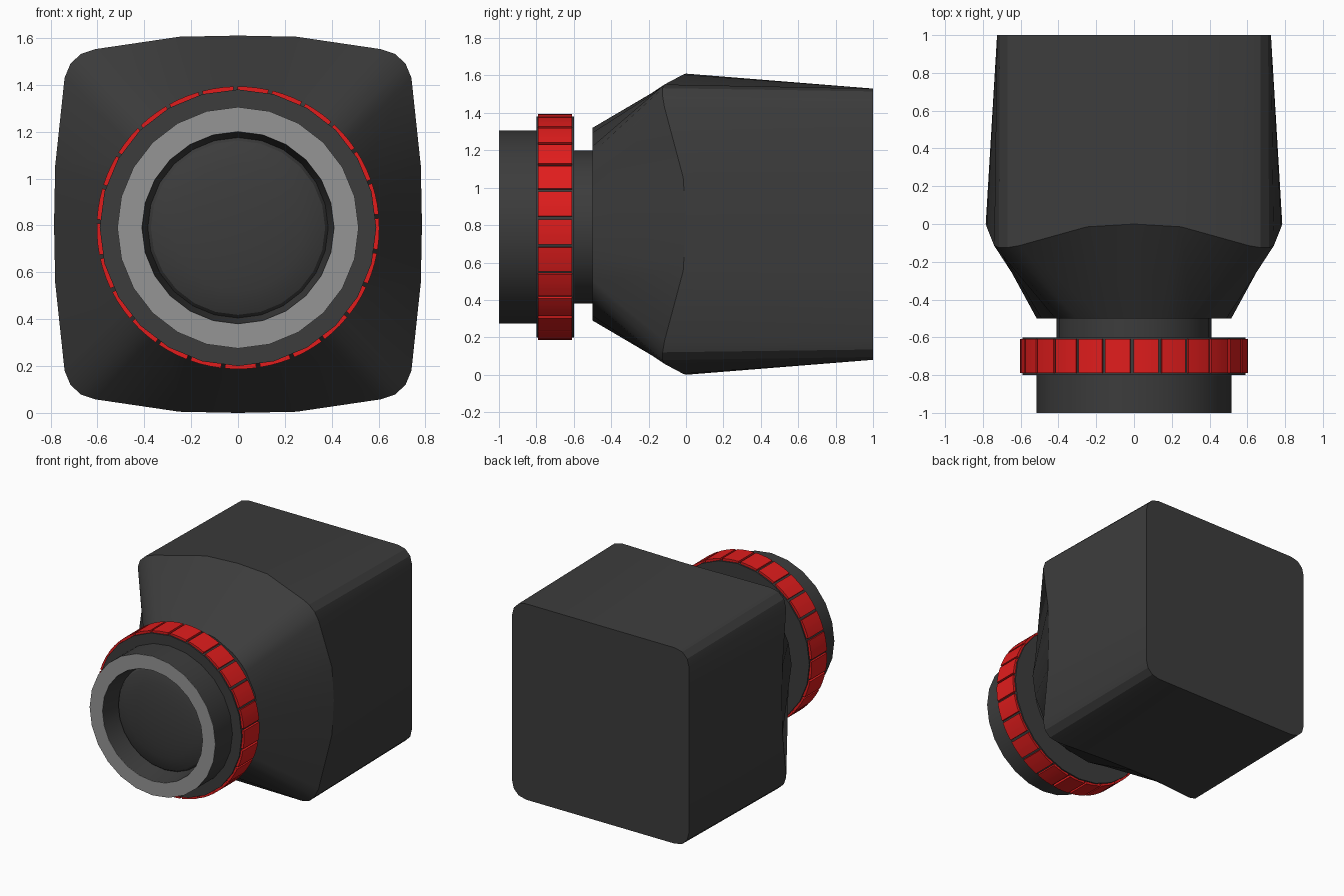
import bpy, math
from math import sin, cos, pi, radians

if "Cube" in bpy.data.objects:
    bpy.data.objects.remove(bpy.data.objects["Cube"])

def material(name, col):
    m = bpy.data.materials.new(name)
    m.diffuse_color = (*col, 1)
    m.use_nodes = True
    m.node_tree.nodes["Principled BSDF"].inputs["Base Color"].default_value = m.diffuse_color
    return m

DARK = material("dark_plastic", (0.045, 0.045, 0.045))
GREY = material("rim_grey", (0.3, 0.3, 0.3))
RED = material("red_grip", (0.75, 0.012, 0.012))
AXIS_Z = 0.79

def make(name, verts, faces, mat, angle=30):
    me = bpy.data.meshes.new(name)
    me.from_pydata(verts, [], faces)
    me.materials.append(mat)
    ob = bpy.data.objects.new(name, me)
    bpy.context.collection.objects.link(ob)
    bpy.ops.object.select_all(action='DESELECT')
    ob.select_set(True)
    bpy.context.view_layer.objects.active = ob
    bpy.ops.object.mode_set(mode='EDIT')
    bpy.ops.mesh.select_all(action='SELECT')
    bpy.ops.mesh.remove_doubles(threshold=0.0001)
    if len(faces) > 30 or name == "hood":
        bpy.ops.mesh.normals_make_consistent(inside=False)
    bpy.ops.object.mode_set(mode='OBJECT')
    bpy.ops.object.shade_smooth_by_angle(angle=radians(angle))
    return ob

def lathe(name, profile, mat, n=24):
    """Revolve (radius, y) points about the lens axis."""
    verts = [(r * sin(2 * pi * i / n), y, AXIS_Z + r * cos(2 * pi * i / n))
             for r, y in profile for i in range(n)]
    faces = [(j * n + i, (j + 1) * n + i, (j + 1) * n + (i + 1) % n, j * n + (i + 1) % n)
             for j in range(len(profile) - 1) for i in range(n)]
    return make(name, verts, faces, mat)

def full_ring(quarter):
    """Mirror a quarter outline (x, y, z offset) into a closed ring."""
    half = quarter + [(-x, y, z) for x, y, z in quarter[-2::-1]]
    ring = half + [(x, y, -z) for x, y, z in half[-2:0:-1]]
    return [(x, y, z + 0.805) for x, y, z in ring]

# Hood: round front, bulged rounded-square shoulder, square back
front = [(0.515 * cos(radians(a)), -0.5, 0.515 * sin(radians(a)))
         for a in (0, 18, 36, 42, 48, 54, 72, 90)]
shoulder = [(0.785, 0, 0), (0.78, -0.015, 0.25), (0.74, -0.115, 0.625), (0.715, -0.125, 0.685),
            (0.67, -0.125, 0.727), (0.61, -0.115, 0.747), (0.25, -0.015, 0.80), (0, 0, 0.805)]
back = [(0.725, 1, 0), (0.725, 1, 0.25), (0.725, 1, 0.61), (0.71, 1, 0.67),
        (0.67, 1, 0.71), (0.61, 1, 0.725), (0.25, 1, 0.725), (0, 1, 0.725)]
rings = [full_ring(q) for q in (front, shoulder, back)]
n = len(rings[0])
faces = [(j * n + i, j * n + (i + 1) % n, (j + 1) * n + (i + 1) % n, (j + 1) * n + i)
         for j in range(2) for i in range(n)]
faces += [tuple(range(n))[::-1], tuple(range(2 * n, 3 * n))]
make("hood", sum(rings, []), faces, DARK, 25)

# Neck, grip core and front barrel with its recess
lathe("neck", [(0, -0.48), (0.41, -0.48), (0.41, -0.62), (0, -0.62)], DARK)
lathe("grip_core", [(0, -0.6), (0.59, -0.6), (0.59, -0.8), (0, -0.8)], DARK)
lathe("barrel", [(0, -0.79), (0.515, -0.79), (0.515, -0.998), (0.41, -0.998),
                 (0.385, -0.85), (0, -0.85), (0, -0.79)], DARK)
lathe("front_rim", [(0.515, -0.998), (0.515, -1), (0.41, -1), (0.41, -0.998), (0.515, -0.998)], GREY)

# Domed lens
lathe("lens", [(0, -0.84)] + [(0.385 * cos(a * pi / 12), -0.85 - 0.07 * sin(a * pi / 12))
                              for a in range(7)], DARK)

# Red grip pads around the core
PADS, SEG = 25, 3
verts, faces = [], []
for k in range(PADS):
    start = 2 * pi * k / PADS - 0.005
    base = len(verts)
    for s in range(SEG + 1):
        a = start + (2 * pi / PADS - 0.028) * s / SEG
        for r, y in ((0.57, -0.79), (0.603, -0.79), (0.603, -0.61), (0.57, -0.61)):
            verts.append((r * sin(a), y, AXIS_Z + r * cos(a)))
    for s in range(SEG):
        b = base + 4 * s
        faces += [(b + i, b + (i + 1) % 4, b + 4 + (i + 1) % 4, b + 4 + i) for i in range(4)]
    e = base + 4 * SEG
    faces += [(base, base + 3, base + 2, base + 1), (e, e + 1, e + 2, e + 3)]
make("grip_pads", verts, faces, RED)
